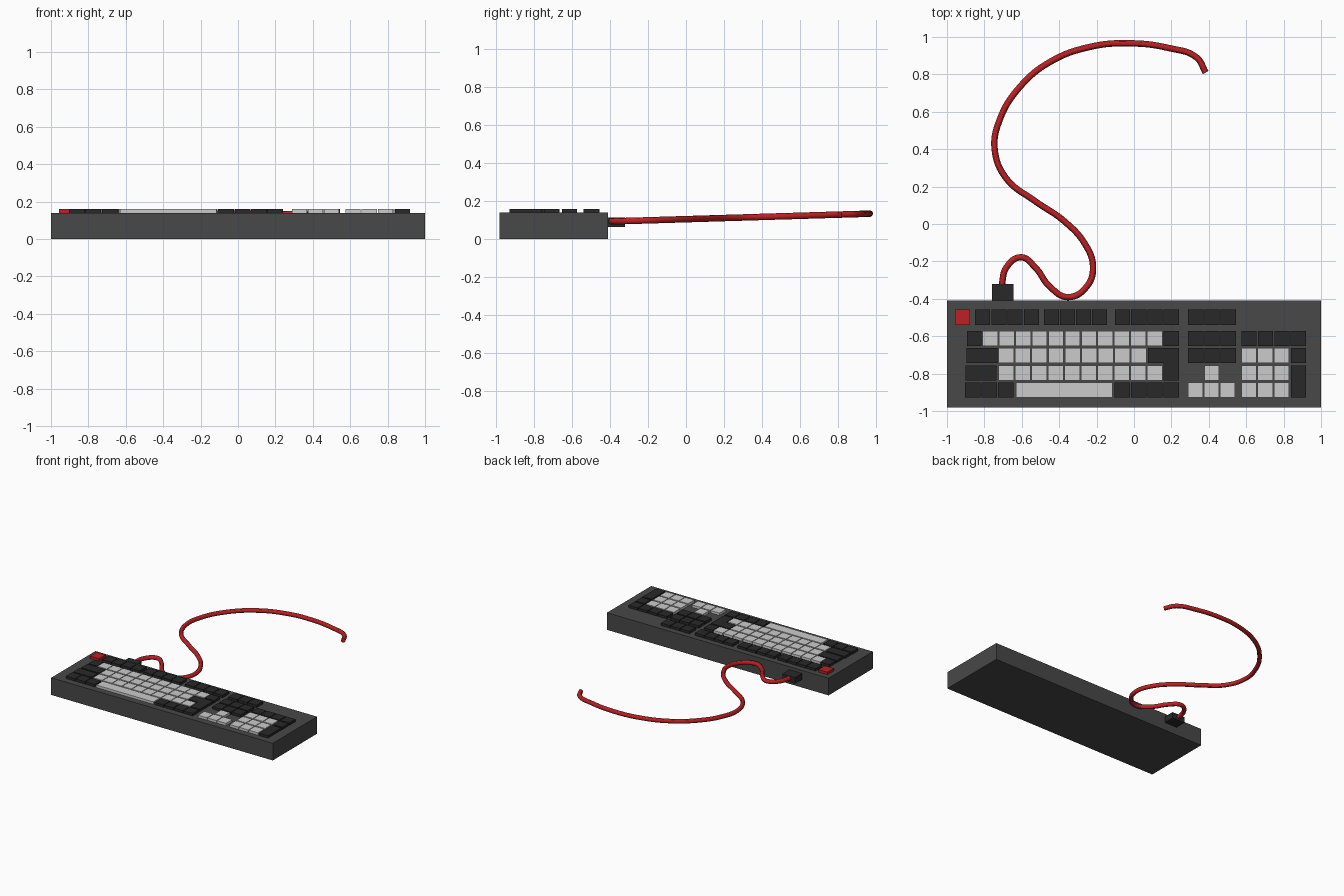
import bpy, bmesh
from mathutils import Matrix, Vector

if "Cube" in bpy.data.objects:
    bpy.data.objects.remove(bpy.data.objects["Cube"])


def material(name, rgb):
    m = bpy.data.materials.new(name)
    m.diffuse_color = (*rgb, 1)
    m.use_nodes = True
    m.node_tree.nodes["Principled BSDF"].inputs["Base Color"].default_value = m.diffuse_color
    return m


BODY = material("case_grey", (0.065, 0.065, 0.065))
DARK = material("dark_grey", (0.022, 0.022, 0.022))
LIGHT = material("light_grey", (0.55, 0.55, 0.55))
RED = material("red", (0.5, 0.015, 0.018))


def add_box(bm, x0, x1, y0, y1, z0, z1):
    size = Vector((x1 - x0, y1 - y0, z1 - z0, 1))
    centre = Vector(((x0 + x1) / 2, (y0 + y1) / 2, (z0 + z1) / 2))
    bmesh.ops.create_cube(bm, size=1, matrix=Matrix.Translation(centre) @ Matrix.Diagonal(size))


def make_object(name, bm, mat):
    me = bpy.data.meshes.new(name)
    bm.to_mesh(me)
    bm.free()
    me.materials.append(mat)
    ob = bpy.data.objects.new(name, me)
    bpy.context.collection.objects.link(ob)
    return ob


def box_object(name, mat, *dims):
    bm = bmesh.new()
    add_box(bm, *dims)
    return make_object(name, bm, mat)


# Key rows, back to front: (y min, y max)
ROWS = [(-0.54, -0.456), (-0.653, -0.573), (-0.744, -0.664), (-0.836, -0.756), (-0.928, -0.847)]
GAP = 0.006
Z0, Z1 = 0.13, 0.16


def key_group(name, mat, runs):
    """Each run is (first row, last row, x start, x end, key count)."""
    bm = bmesh.new()
    for top, bottom, xa, xb, n in runs:
        pitch = (xb - xa + GAP) / n
        for i in range(n):
            x = xa + i * pitch
            add_box(bm, x, x + pitch - GAP, ROWS[bottom][0], ROWS[top][1], Z0, Z1)
    return make_object(name, bm, mat)


# Case
box_object("case", BODY, -1, 1, -0.98, -0.41, 0, 0.14)

# Keys
key_group("escape_key", RED, [(0, 0, -0.957, -0.877, 1)])
key_group("function_keys", DARK, [(0, 0, -0.85, -0.508, 4), (0, 0, -0.48, -0.144, 4),
                                  (0, 0, -0.102, 0.24, 4), (0, 0, 0.289, 0.545, 3)])
key_group("character_keys", LIGHT, [(1, 1, -0.81, 0.152, 11), (2, 2, -0.724, 0.067, 9),
                                    (3, 3, -0.724, 0.152, 10)])
key_group("space_bar", LIGHT, [(4, 4, -0.63, -0.115, 1)])
key_group("modifier_keys", DARK, [(1, 1, -0.893, -0.815, 1), (1, 1, 0.158, 0.24, 1),
                                  (2, 2, -0.895, -0.73, 1), (3, 3, -0.902, -0.735, 1),
                                  (4, 4, -0.904, -0.645, 3), (4, 4, -0.103, 0.24, 4)])
key_group("navigation_keys", DARK, [(r, r, 0.289, 0.545, 3) for r in (1, 2)])
key_group("arrow_keys", LIGHT, [(3, 3, 0.377, 0.455, 1), (4, 4, 0.289, 0.541, 3)])
key_group("number_pad_keys", LIGHT, [(r, r, 0.574, 0.829, 3) for r in (2, 3, 4)])
key_group("number_pad_side_keys", DARK, [(1, 1, 0.574, 0.92, 4), (2, 2, 0.84, 0.92, 1),
                                         (3, 4, 0.84, 0.92, 1)])

# L-shaped enter key, extruded from its outline
bm = bmesh.new()
xl, xm, xr = 0.075, 0.158, 0.24
yt, ym, yb = ROWS[2][1], ROWS[2][0], ROWS[3][0]
outline = [(xl, yt), (xl, ym), (xm, ym), (xm, yb), (xr, yb), (xr, yt)]
face = bm.faces.new([bm.verts.new((x, y, Z0)) for x, y in outline])
new = bmesh.ops.extrude_face_region(bm, geom=[face])["geom"]
bmesh.ops.translate(bm, vec=(0, 0, Z1 - Z0), verts=[g for g in new if isinstance(g, bmesh.types.BMVert)])
bmesh.ops.recalc_face_normals(bm, faces=bm.faces)
make_object("enter_key", bm, DARK)

# Cable plug at the back of the case
box_object("cable_plug", DARK, -0.76, -0.645, -0.415, -0.32, 0.065, 0.115)

# Cable: smooth tube along a winding path that rises slightly to the back
path = [(-0.708, -0.33), (-0.682, -0.232), (-0.604, -0.178), (-0.53, -0.23), (-0.45, -0.335),
        (-0.353, -0.391), (-0.253, -0.335), (-0.219, -0.23), (-0.262, -0.107), (-0.374, 0.016),
        (-0.53, 0.123), (-0.684, 0.245), (-0.745, 0.40), (-0.717, 0.56), (-0.61, 0.733),
        (-0.45, 0.866), (-0.235, 0.947), (-0.02, 0.966), (0.19, 0.94), (0.335, 0.89), (0.383, 0.81)]
curve = bpy.data.curves.new("cable", 'CURVE')
curve.dimensions = '3D'
curve.bevel_depth = 0.017
curve.bevel_resolution = 4
curve.resolution_u = 8
curve.use_fill_caps = True
spline = curve.splines.new('BEZIER')
spline.bezier_points.add(len(path) - 1)
for p, (x, y) in zip(spline.bezier_points, path):
    p.co = (x, y, 0.093 + (y + 0.41) * 0.030)
    p.handle_left_type = p.handle_right_type = 'AUTO'
curve.materials.append(RED)
cable = bpy.data.objects.new("cable", curve)
bpy.context.collection.objects.link(cable)
bpy.context.view_layer.objects.active = cable
cable.select_set(True)
bpy.ops.object.convert(target='MESH')
bpy.ops.object.shade_smooth_by_angle()
